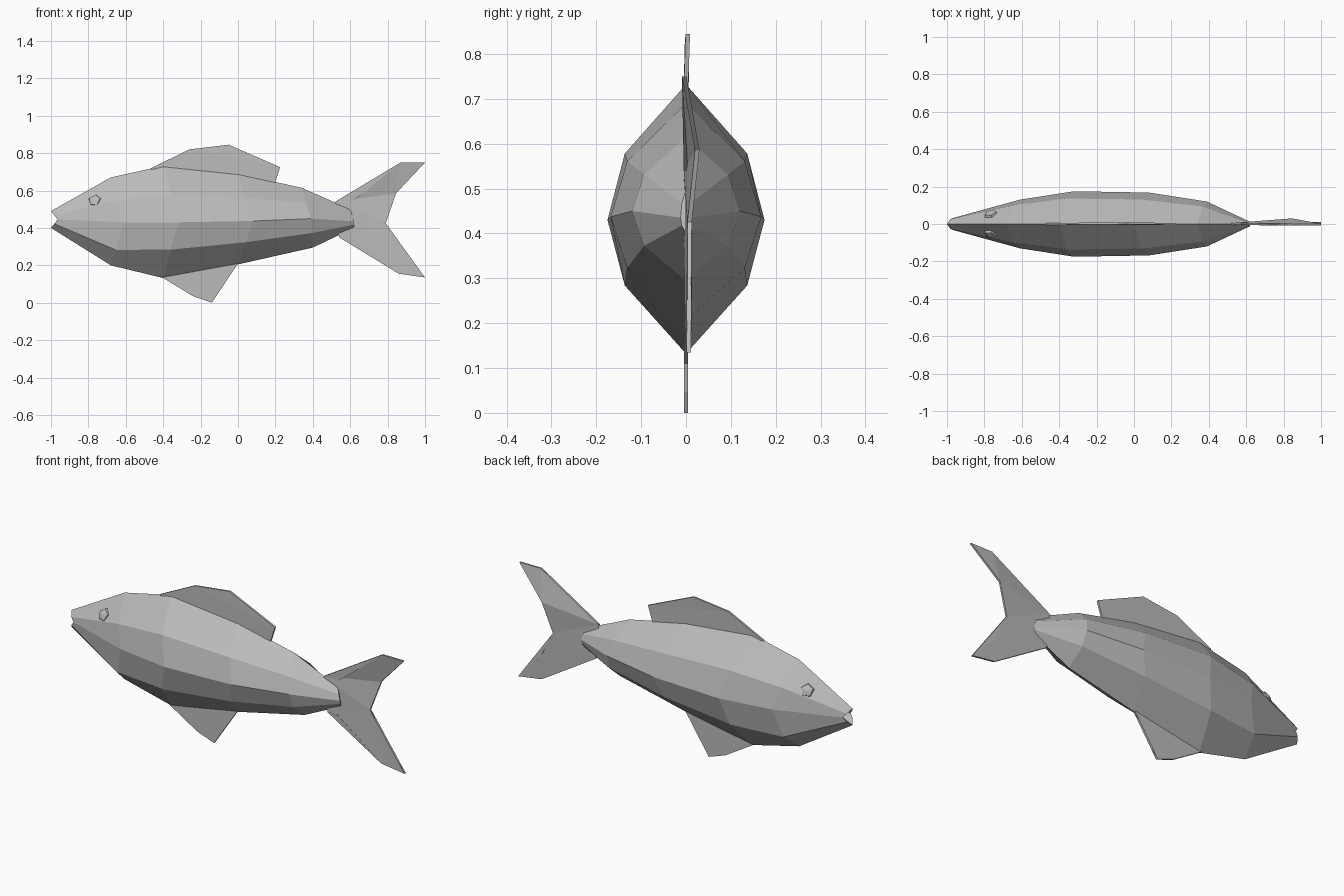
import bpy, bmesh
from mathutils import Vector

cube = bpy.data.objects.get("Cube")
if cube:
    bpy.data.objects.remove(cube, do_unlink=True)

grey = bpy.data.materials.new("plain grey")
grey.use_nodes = True
GREY = (0.5, 0.5, 0.5, 1)
grey.diffuse_color = GREY
shader = next(n for n in grey.node_tree.nodes if n.type == 'BSDF_PRINCIPLED')
shader.inputs["Base Color"].default_value = GREY


def finish(name, bm):
    """Turn a bmesh into a flat shaded grey object."""
    bmesh.ops.recalc_face_normals(bm, faces=bm.faces)
    mesh = bpy.data.meshes.new(name)
    bm.to_mesh(mesh)
    bm.free()
    mesh.materials.append(grey)
    obj = bpy.data.objects.new(name, mesh)
    bpy.context.collection.objects.link(obj)
    return obj


def fan(bm, ring, tip):
    for a, b in zip(ring, ring[1:] + ring[:1]):
        bm.faces.new((a, b, tip))


def body_ring(bm, top, mid, half_width, bottom, low):
    """Eight-sided section: ridge, shoulder, flank, belly side, keel."""
    t, m, b = (Vector((p[0], 0, p[1])) for p in (top, mid, bottom))
    side = Vector((0, half_width, 0))
    half = [m.lerp(t, 0.49) + side * 0.78, m + side, m.lerp(b, low) + side * 0.78]
    other = [Vector((p.x, -p.y, p.z)) for p in reversed(half)]
    return [bm.verts.new(p) for p in [t] + half + [b] + other]


# Body: ridge (x, z), flank (x, z), half width, keel (x, z), belly side height
sections = [
    ((-1.0, 0.49), (-0.965, 0.445), 0.033, (-1.0, 0.40), 0.5),
    ((-0.68, 0.67), (-0.61, 0.43), 0.13, (-0.68, 0.20), 0.64),
    ((-0.4, 0.732), (-0.32, 0.43), 0.175, (-0.4, 0.132), 0.49),
    ((0.0, 0.69), (0.08, 0.437), 0.168, (0.0, 0.205), 0.49),
    ((0.34, 0.615), (0.39, 0.45), 0.12, (0.4, 0.295), 0.5),
    ((0.6, 0.50), (0.62, 0.435), 0.012, (0.62, 0.40), 0.5),
]
bm = bmesh.new()
rings = [body_ring(bm, *s) for s in sections]
for r, s in zip(rings, rings[1:]):
    for i in range(8):
        j = (i + 1) % 8
        bm.faces.new((r[i], r[j], s[j], s[i]))
# Hollow mouth and closed tail end
fan(bm, rings[0], bm.verts.new((-0.9, 0, 0.445)))
bm.faces.new(rings[-1])
finish("body", bm)


def fin(name, outline, thickness=0.01):
    """Thin plate with an (x, y, z) outline."""
    bm = bmesh.new()
    sides = [[bm.verts.new((x, y + s * thickness / 2, z)) for x, y, z in outline]
             for s in (-1, 1)]
    caps = [bm.faces.new(v) for v in sides]
    a, b = sides
    for i in range(len(a)):
        j = (i + 1) % len(a)
        bm.faces.new((a[i], a[j], b[j], b[i]))
    bmesh.ops.triangulate(bm, faces=caps, ngon_method='EAR_CLIP')
    finish(name, bm)


fin("dorsal_fin", [(-0.47, 0, 0.717), (-0.26, 0.002, 0.82), (-0.05, 0.004, 0.845),
                   (0.225, 0, 0.725), (0.195, 0, 0.63), (-0.4, 0, 0.69)])
fin("belly_fin", [(-0.43, 0, 0.15), (-0.24, 0, 0.035), (-0.14, 0, 0),
                  (-0.12, 0, 0.045), (-0.11, 0, 0.11), (0.0, 0, 0.21), (-0.3, 0, 0.2)])
fin("tail_fin", [(0.52, 0, 0.54), (0.61, 0, 0.54), (0.87, -0.004, 0.75),
                 (1.0, -0.004, 0.75), (0.845, 0.025, 0.585), (0.79, 0.008, 0.425),
                 (0.87, 0.008, 0.265), (1.0, 0.006, 0.135), (0.86, 0.004, 0.155),
                 (0.6, 0, 0.35), (0.54, 0, 0.35)])

# Eyes: five-sided pointed studs on both sides of the head
for name, s in (("left_eye", 1), ("right_eye", -1)):
    bm = bmesh.new()
    bmesh.ops.create_cone(bm, cap_ends=True, segments=5, radius1=0.04,
                          radius2=0.032, depth=0.02)
    top = max(bm.faces, key=lambda f: f.calc_center_median().z)
    bmesh.ops.poke(bm, faces=[top], offset=0.008)
    eye = finish(name, bm)
    eye.location = (-0.765, 0.052 * s, 0.545)
    normal = Vector((-0.25, 0.85 * s, 0.45))
    eye.rotation_mode = 'QUATERNION'
    eye.rotation_quaternion = normal.to_track_quat('Z', 'Y')
